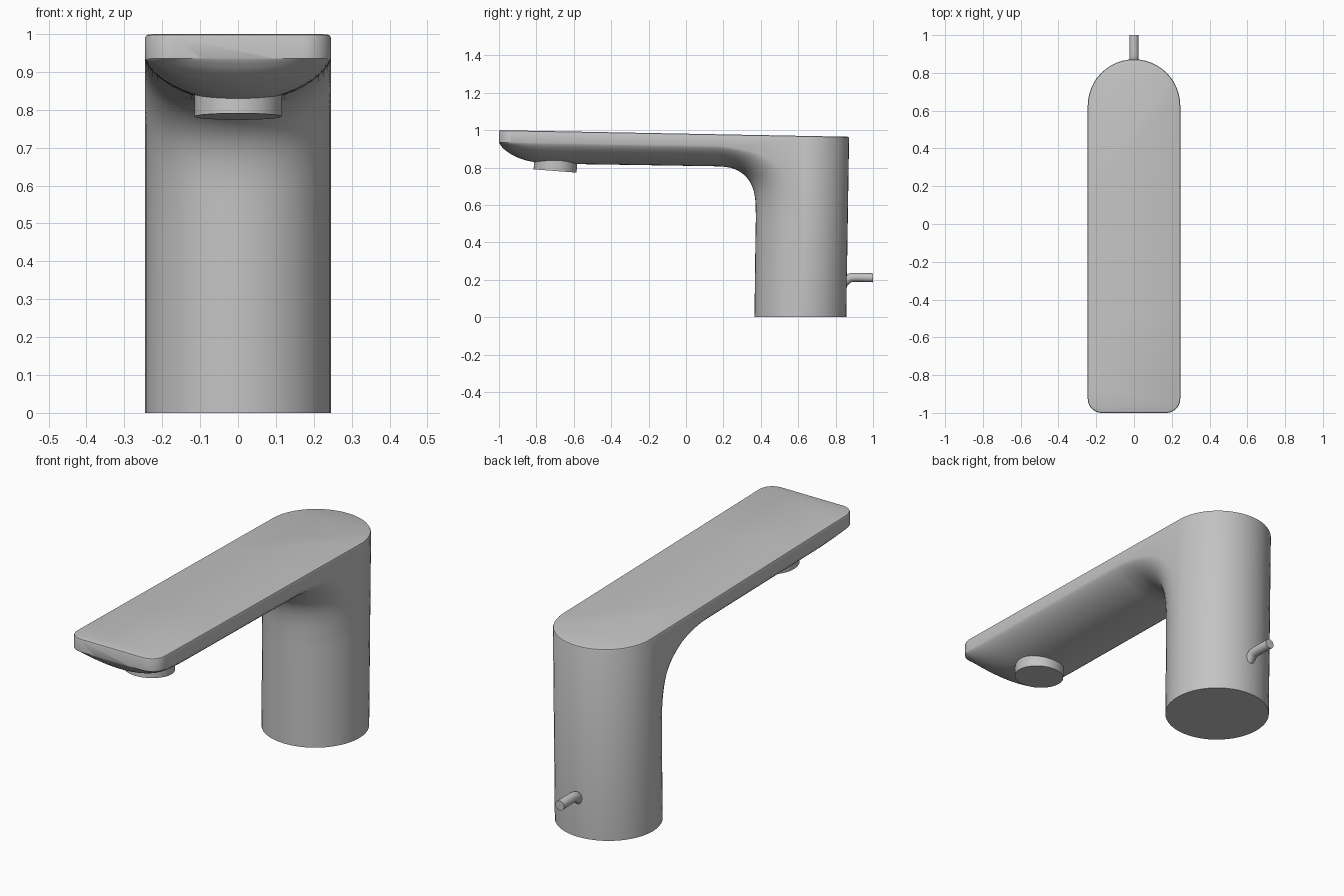
import bpy, bmesh, math
from mathutils import Vector

if "Cube" in bpy.data.objects:
    bpy.data.objects.remove(bpy.data.objects["Cube"])

metal = bpy.data.materials.new("brushed grey metal")
metal.diffuse_color = (0.55, 0.55, 0.55, 1)
metal.use_nodes = True
metal.node_tree.nodes["Principled BSDF"].inputs["Base Color"].default_value = metal.diffuse_color

HALF, CORNER, ARC, SUB = 0.245, 0.075, 24, 4


def top_z(y):
    """Gently sloping top plane."""
    return 1.0 - 0.0187 * (y + 1)


def half_width(y):
    """Plan half width, with rounded front corners."""
    d = min(max(y + 1, 0), CORNER)
    return HALF - CORNER + math.sqrt(max(CORNER**2 - (CORNER - d)**2, 0))


def spline(rows, n):
    """Catmull-Rom subdivision of control rows."""
    out = []
    for i in range(len(rows) - 1):
        a, b, c, d = (rows[min(max(i + k, 0), len(rows) - 1)] for k in (-1, 0, 1, 2))
        for s in range(n):
            t = s / n
            out.append([q + 0.5 * t * (r - p + t * (2*p - 5*q + 4*r - u + t * (3*(q - r) + u - p)))
                        for p, q, r, u in zip(a, b, c, d)])
    return out + [list(rows[-1])]


def finish(ob):
    ob.data.materials.append(metal)
    bpy.ops.object.select_all(action='DESELECT')
    bpy.context.view_layer.objects.active = ob
    ob.select_set(True)
    bpy.ops.object.shade_smooth_by_angle()


def mesh_object(name, bm):
    me = bpy.data.meshes.new(name)
    bm.to_mesh(me)
    bm.free()
    ob = bpy.data.objects.new(name, me)
    bpy.context.collection.objects.link(ob)
    finish(ob)
    return ob


# Stations: shoulder y, z; keel y, z; section power (1 = ellipse)
stations = [
    (-1.0, .935, -1.0, .935, 1.4), (-.994, .935, -.994, .924, 1.4),
    (-.978, .935, -.978, .904, 1.4), (-.954, .934, -.954, .884, 1.4),
    (-.925, .934, -.925, .866, 1.4), (-.87, .933, -.87, .843, 1.4),
    (-.8, .932, -.8, .828, 1.4), (-.7, .931, -.7, .821, 1.4),
    (-.4, .926, -.4, .816, 1.4), (.1, .917, .1, .808, 1.4),
    (.2, .912, .2, .805, 1.4), (.3, .897, .265, .79, 1.35),
    (.4, .868, .318, .754, 1.25), (.5, .805, .353, .702, 1.15),
    (.57, .72, .37, .63, 1.05), (.61, .6, .373, .53, 1.0),
    (.619, .45, .371, .4, 1.0), (.612, 0, .366, 0, 1.0)]
rows = spline(stations, SUB)
split = 10 * SUB

# Body: lofted underside flowing into the column, walls, rounded back, top
bm = bmesh.new()
grid = []
for ye, ze, yc, zc, p in rows:
    w = half_width(ye)
    ring = []
    for j in range(ARC + 1):
        a = math.pi * (j / ARC - 0.5)
        f = max(math.cos(a), 0) ** p
        ring.append(bm.verts.new((w * math.sin(a), ye + (yc - ye) * f, ze + (zc - ze) * f)))
    grid.append(ring)
for r0, r1 in zip(grid, grid[1:]):
    for j in range(ARC):
        bm.faces.new((r0[j], r0[j + 1], r1[j + 1], r1[j]))

# Rounded back of the column
low, high = [], []
for j in range(ARC + 1):
    a = math.pi * j / ARC
    x, s = -HALF * math.cos(a), HALF * math.sin(a)
    end = {0: grid[-1][0], ARC: grid[-1][-1]}.get(j)
    low.append(end or bm.verts.new((x, .612 + s, 0)))
    high.append(bm.verts.new((x, .627 + s, top_z(.627 + s))))
for j in range(ARC):
    bm.faces.new((low[j], low[j + 1], high[j + 1], high[j]))

# Side walls
rims = []
for col, corner in ((0, high[0]), (-1, high[-1])):
    edge = [r[col] for r in grid]
    rim = [bm.verts.new((v.co.x, v.co.y, top_z(v.co.y))) for v in edge[:split + 1]]
    for i in range(split):
        bm.faces.new((edge[i], edge[i + 1], rim[i + 1], rim[i]))
    bm.faces.new(edge[split:] + [corner, rim[split]])
    rims.append(rim)

# Front, foot and top faces
bm.faces.new(grid[0] + [rims[1][0], rims[0][0]])
bm.faces.new(grid[-1] + low[-2:0:-1])
top = bm.faces.new(rims[0] + high + rims[1][::-1])
bmesh.ops.recalc_face_normals(bm, faces=bm.faces[:])
bmesh.ops.bevel(bm, geom=list(top.edges), offset=0.009, segments=2, profile=0.5,
                affect='EDGES', clamp_overlap=False)
mesh_object("faucet_body", bm)

# Water outlet, tilted slightly
bm = bmesh.new()
bmesh.ops.create_cone(bm, cap_ends=True, segments=48, radius1=.115, radius2=.115, depth=.08)
outlet = mesh_object("water_outlet", bm)
tilt = -0.075
outlet.rotation_euler.x = tilt
outlet.location = Vector((0, -.7, .782)) + Vector((0, -math.sin(tilt), math.cos(tilt))) * .04

# Bent control lever on the back
path = spline([(.80, .14), (.845, .185), (.87, .206), (.9, .213), (1.0, .211)], 4)
bm = bmesh.new()
rings = []
for i, (y, z) in enumerate(path):
    a, b = path[max(i - 1, 0)], path[min(i + 1, len(path) - 1)]
    t = Vector((0, b[0] - a[0], b[1] - a[1])).normalized()
    if i == len(path) - 1:
        t = Vector((0, 1, 0))
    n = Vector((0, -t.z, t.y))
    rings.append([bm.verts.new(Vector((0, y, z)) + .024 * (Vector((math.cos(q), 0, 0)) + n * math.sin(q)))
                  for q in (math.tau * k / 20 for k in range(20))])
for r0, r1 in zip(rings, rings[1:]):
    for k in range(20):
        bm.faces.new((r0[k], r0[(k + 1) % 20], r1[(k + 1) % 20], r1[k]))
bm.faces.new(rings[0])
bm.faces.new(rings[-1])
bmesh.ops.recalc_face_normals(bm, faces=bm.faces[:])
mesh_object("control_lever", bm)
